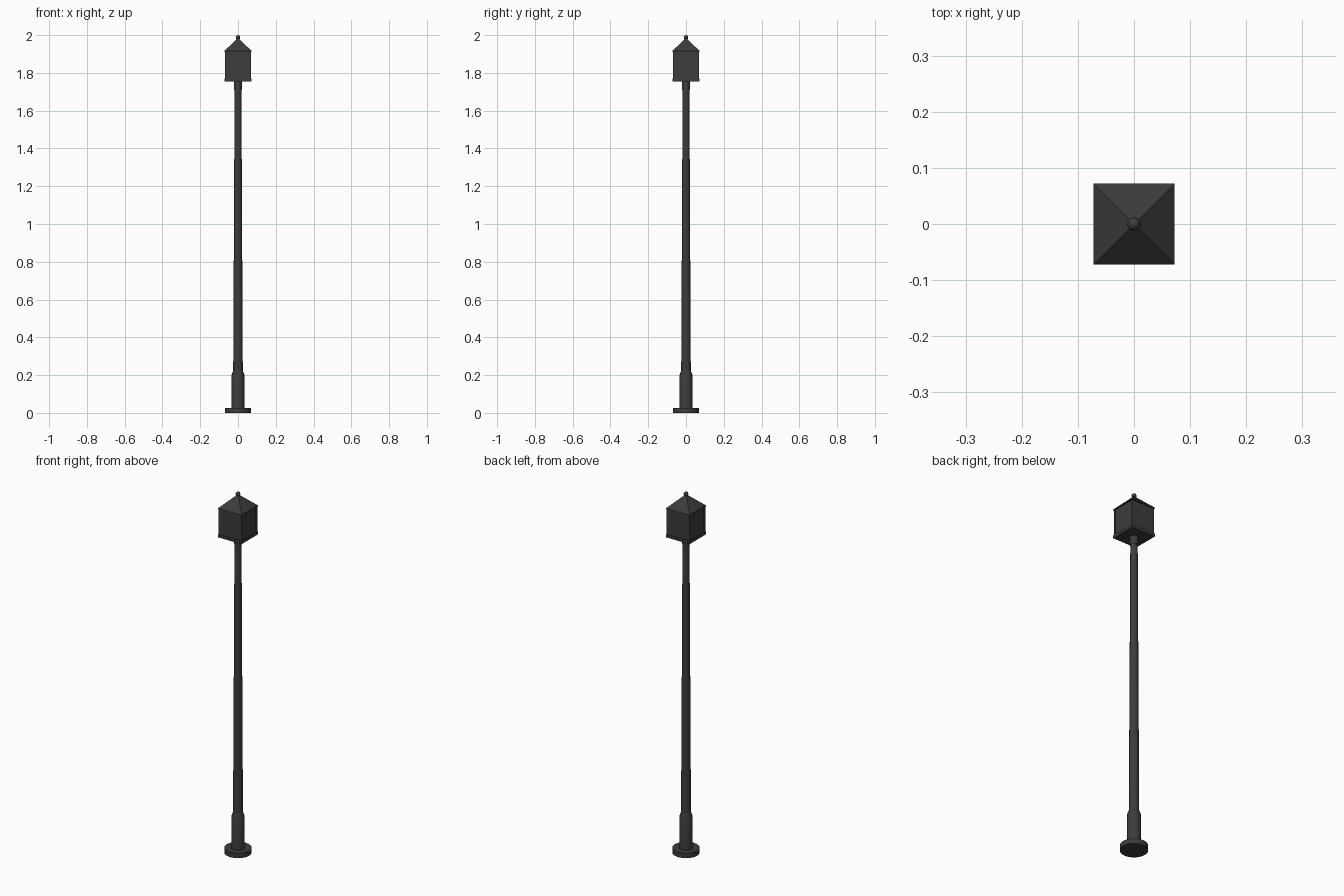
import bpy, bmesh, math

if "Cube" in bpy.data.objects:
    bpy.data.objects.remove(bpy.data.objects["Cube"])

iron = bpy.data.materials.new("dark_iron")
iron.diffuse_color = (0.045, 0.045, 0.045, 1)
iron.use_nodes = True
iron.node_tree.nodes["Principled BSDF"].inputs["Base Color"].default_value = iron.diffuse_color


def finish(bm, name, smooth=False):
    bmesh.ops.recalc_face_normals(bm, faces=bm.faces)
    me = bpy.data.meshes.new(name)
    bm.to_mesh(me)
    bm.free()
    ob = bpy.data.objects.new(name, me)
    bpy.context.collection.objects.link(ob)
    me.materials.append(iron)
    if smooth:
        bpy.ops.object.select_all(action='DESELECT')
        ob.select_set(True)
        bpy.context.view_layer.objects.active = ob
        bpy.ops.object.shade_smooth_by_angle(angle=math.radians(35))
    return ob


def stack(name, profile, sides, turn=0.0, smooth=False):
    """Closed solid from (radius, z) rings with the given number of sides."""
    bm = bmesh.new()
    rings = []
    for r, z in profile:
        rings.append([bm.verts.new((r * math.cos(turn + math.tau * i / sides),
                                    r * math.sin(turn + math.tau * i / sides), z))
                      for i in range(sides)])
    for a, b in zip(rings, rings[1:]):
        for i in range(sides):
            j = (i + 1) % sides
            bm.faces.new((a[i], a[j], b[j], b[i]))
    bm.faces.new(rings[0][::-1])
    bm.faces.new(rings[-1])
    return finish(bm, name, smooth)


def square(name, profile):
    """Square stack; the profile gives half widths."""
    return stack(name, [(h * math.sqrt(2), z) for h, z in profile], 4, math.pi / 4)


# Round foot, thick lower sleeve, tapering shaft and the neck under the lantern
stack("base_plate", [(0.069, 0), (0.069, 0.027)], 24, smooth=True)
stack("lower_sleeve", [(0.034, 0.027), (0.034, 0.2), (0.025, 0.225)], 16, smooth=True)
stack("pole", [(0.0255, 0.2), (0.018, 1.72)], 16, smooth=True)
stack("neck_collar", [(0.021, 1.71), (0.021, 1.757)], 16, smooth=True)

# Lantern: floor plate, panes, corner posts
square("lantern_floor", [(0.072, 1.755), (0.072, 1.771)])
square("lantern_panes", [(0.067, 1.771), (0.067, 1.913)])
for sx in (-1, 1):
    for sy in (-1, 1):
        post = square("corner_post", [(0.005, 1.771), (0.005, 1.913)])
        post.location = (sx * 0.0645, sy * 0.0645, 0)

# Pyramid roof with a thin eave, topped by a ball
square("lantern_roof", [(0.072, 1.911), (0.072, 1.916), (0.004, 1.982)])
bm = bmesh.new()
bmesh.ops.create_uvsphere(bm, u_segments=12, v_segments=8, radius=0.012)
ball = finish(bm, "finial_ball", smooth=True)
ball.location.z = 1.988
